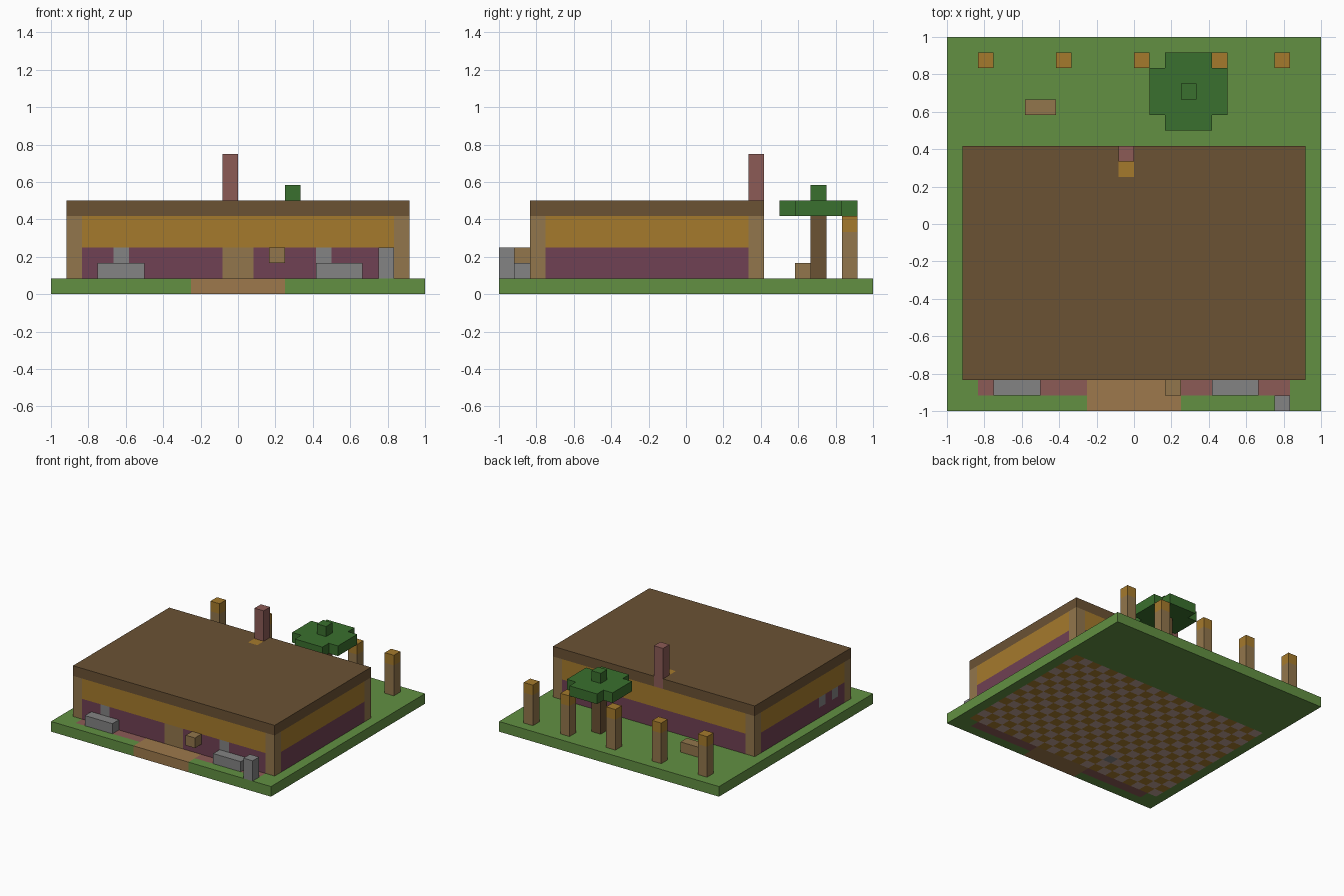
import bpy
import bmesh
from mathutils import Vector

if "Cube" in bpy.data.objects:
    bpy.data.objects.remove(bpy.data.objects["Cube"])

UNIT = 1 / 12  # edge of one building block
HALF = 12      # blocks from the centre to the edge of the plot


def linear(v):
    v /= 255
    return v / 12.92 if v <= 0.04045 else ((v + 0.055) / 1.055) ** 2.4


def material(name, r, g, b):
    m = bpy.data.materials.new(name)
    colour = (linear(r), linear(g), linear(b), 1)
    m.diffuse_color = colour
    m.use_nodes = True
    bsdf = m.node_tree.nodes["Principled BSDF"]
    bsdf.inputs["Base Color"].default_value = colour
    bsdf.inputs["Roughness"].default_value = 0.9
    return m


GRASS = material("grass green", 98, 144, 66)
LEAF = material("dark leaf green", 58, 112, 46)
BROWN = material("dark wood brown", 107, 82, 52)
TAN = material("tan wood", 146, 118, 76)
PATH = material("path tan", 157, 121, 76)
ORANGE = material("amber orange", 165, 122, 44)
PLUM = material("plum", 112, 65, 83)
ROSE = material("rose brick", 140, 91, 86)
GREY = material("stone grey", 131, 131, 131)
TAUPE = material("pale taupe", 190, 160, 150)


def block(name, lo, hi, paint):
    """Box between two block coordinates; paint is a material or a rule per block."""
    lo, hi = Vector(lo), Vector(hi)
    bm = bmesh.new()
    bmesh.ops.create_cube(bm, size=1)
    for v in bm.verts:
        v.co = Vector(lo[i] if v.co[i] < 0 else hi[i] for i in range(3))
    used = [paint]
    if callable(paint):
        # cut into unit squares, then colour each square by the block behind it
        for axis in range(3):
            for c in range(int(lo[axis]) + 1, int(hi[axis])):
                point, normal = Vector(), Vector()
                point[axis], normal[axis] = c, 1
                geom = bm.verts[:] + bm.edges[:] + bm.faces[:]
                bmesh.ops.bisect_plane(bm, geom=geom, plane_co=point, plane_no=normal)
        bm.normal_update()
        used = []
        for f in bm.faces:
            cell = f.calc_center_median() - f.normal * 0.5
            mat = paint(*(int(c) for c in cell))
            if mat not in used:
                used.append(mat)
            f.material_index = used.index(mat)
    for v in bm.verts:
        v.co = (v.co - Vector((HALF, HALF, 0))) * UNIT
    mesh = bpy.data.meshes.new(name)
    bm.to_mesh(mesh)
    bm.free()
    for m in used:
        mesh.materials.append(m)
    obj = bpy.data.objects.new(name, mesh)
    bpy.context.collection.objects.link(obj)
    return obj


# Plot: lawn, front path, flower beds and chequered house floor
def plot_rule(x, y, z):
    if y < 2 and 9 <= x < 15:
        return PATH
    if y == 1 and 2 <= x < 22:
        return ROSE
    if (x, y) == (8, 4):
        return GREY
    if 1 <= x < 23 and 2 <= y < 17:
        return TAUPE if (x + y) % 2 else ORANGE
    return GRASS


block("plot", (0, 0, 0), (24, 24, 1), plot_rule)


# Walls: corner posts, door, windows, two colour bands
def wall_rule(x, y, z):
    if x in (1, 22) and y in (2, 16):
        return TAN
    if z >= 3:
        return ORANGE
    if y == 2 and x in (11, 12):
        return TAN
    if z == 2 and (y == 2 and x in (4, 17) or x == 1 and y in (4, 6)):
        return GREY
    return PLUM


block("walls", (1, 2, 1), (23, 17, 5), wall_rule)


# Flat roof with hearth opening and chimney
def roof_rule(x, y, z):
    return {(11, 16): ROSE, (11, 15): ORANGE}.get((x, y), BROWN)


block("roof", (1, 2, 5), (23, 17, 6), roof_rule)
block("chimney", (11, 16, 6), (12, 17, 9), ROSE)

# Front garden: planters, hanging sign and stone post
block("right_planter", (3, 1, 1), (6, 2, 2), GREY)
block("left_planter", (17, 1, 1), (20, 2, 2), GREY)
block("door_sign", (14, 1, 2), (15, 2, 3), TAN)
block("stone_post", (21, 0, 1), (22, 1, 3), GREY)

# Back garden: lantern posts and bench
for x in (2, 7, 12, 17, 21):
    block("lantern_post", (x, 22, 1), (x + 1, 23, 4), TAN)
    block("lantern", (x, 22, 4), (x + 1, 23, 5), ORANGE)
block("bench", (5, 19, 1), (7, 20, 2), TAN)

# Tree with a stepped round crown
block("tree_trunk", (15, 20, 1), (16, 21, 5), BROWN)
block("crown_middle", (14, 18, 5), (17, 23, 6), LEAF)
for x in (13, 17):
    block("crown_side", (x, 19, 5), (x + 1, 22, 6), LEAF)
block("crown_top", (15, 20, 6), (16, 21, 7), LEAF)
